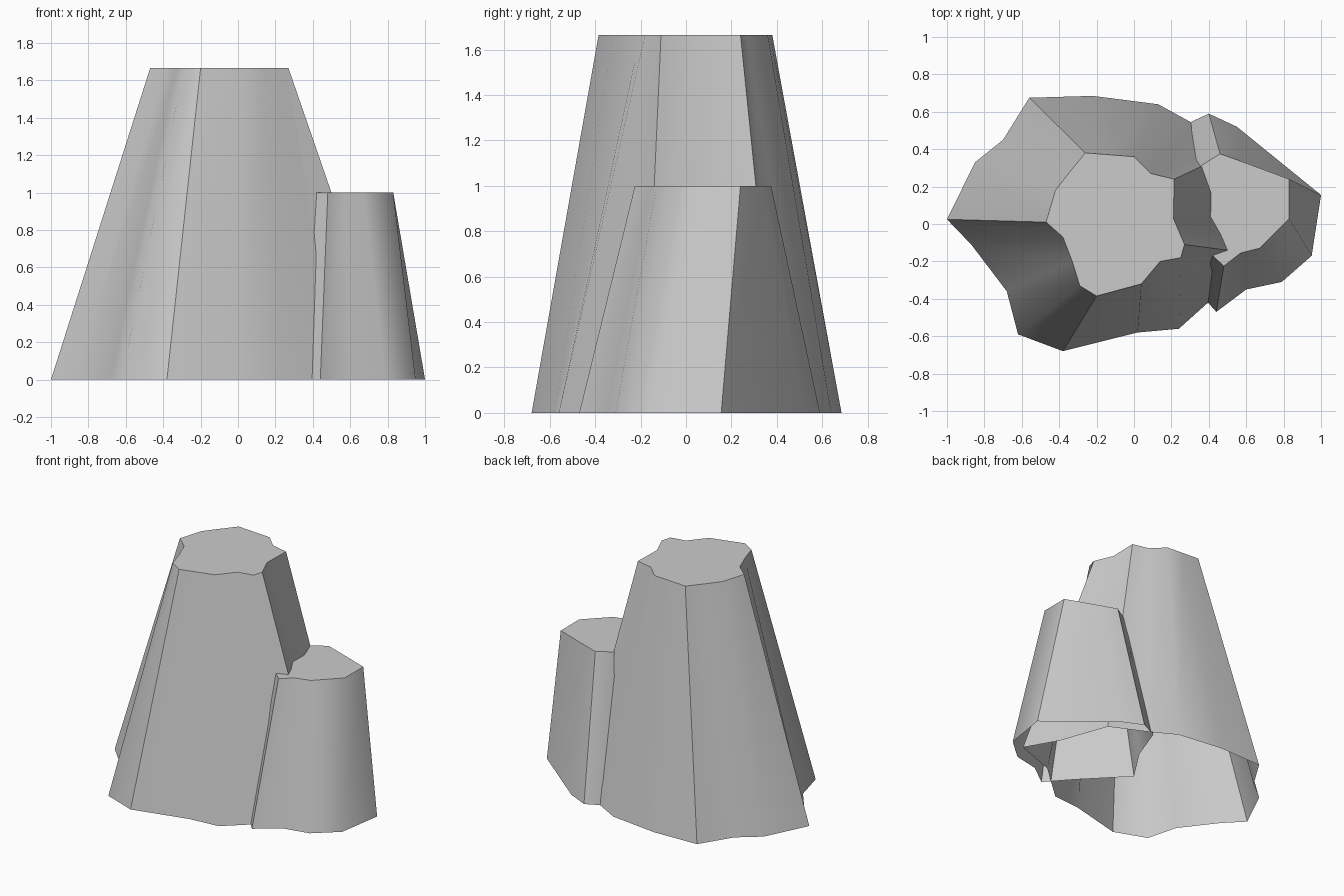
import bpy
import bmesh

SHARP, SOFT = True, False

# Remove the default cube if the scene has it
default_cube = bpy.data.objects.get("Cube")
if default_cube:
    bpy.data.objects.remove(default_cube, do_unlink=True)


def make_material(name, color):
    material = bpy.data.materials.new(name)
    material.use_nodes = True
    material.diffuse_color = color
    shader = material.node_tree.nodes["Principled BSDF"]
    shader.inputs["Base Color"].default_value = color
    shader.inputs["Roughness"].default_value = .9
    return material


def make_rock(name, columns, height, material):
    """Tapered stone pillar, open underneath.
    Each column is (foot point, rim point, crease flag), counter-clockwise."""
    bm = bmesh.new()
    feet = [bm.verts.new((*foot, 0)) for foot, rim, crease in columns]
    rims = [bm.verts.new((*rim, height)) for foot, rim, crease in columns]
    count = len(columns)

    # Smooth side wall and flat cap
    for i in range(count):
        j = (i + 1) % count
        wall = bm.faces.new((feet[i], feet[j], rims[j], rims[i]))
        wall.smooth = True
    bm.faces.new(rims)

    # Hard edges round the cap and down the creased columns
    for i, (foot, rim, crease) in enumerate(columns):
        bm.edges.get((rims[i], rims[(i + 1) % count])).smooth = False
        bm.edges.get((feet[i], rims[i])).smooth = not crease

    mesh = bpy.data.meshes.new(name)
    bm.to_mesh(mesh)
    bm.free()
    mesh.materials.append(material)
    rock = bpy.data.objects.new(name, mesh)
    bpy.context.collection.objects.link(rock)
    return rock


stone = make_material("grey_stone", (.6, .6, .6, 1))

# Tall pillar
tall_columns = [
    ((-1, .025), (-.47, .01), SHARP),
    ((-.87, -.11), (-.38, -.07), SOFT),
    ((-.68, -.36), (-.33, -.2), SOFT),
    ((-.62, -.59), (-.29, -.33), SOFT),
    ((-.38, -.68), (-.2, -.385), SHARP),
    ((.02, -.58), (.04, -.32), SOFT),
    ((.24, -.56), (.14, -.2), SOFT),
    ((.53, -.3), (.25, -.18), SOFT),
    ((.845, -.185), (.27, -.11), SHARP),
    ((.71, .05), (.21, .03), SOFT),
    ((.58, .41), (.215, .24), SHARP),
    ((.33, .53), (.09, .27), SOFT),
    ((.13, .64), (0, .36), SOFT),
    ((-.22, .685), (-.13, .37), SOFT),
    ((-.56, .675), (-.26, .38), SHARP),
    ((-.7, .45), (-.35, .27), SOFT),
    ((-.85, .33), (-.42, .18), SOFT),
]
make_rock("tall_rock", tall_columns, 1.665, stone)

# Short pillar leaning into the side of the tall one
short_columns = [
    ((.44, -.47), (.48, -.225), SHARP),
    ((.6, -.35), (.57, -.155), SOFT),
    ((.79, -.31), (.67, -.13), SOFT),
    ((.95, -.17), (.83, .03), SOFT),
    ((1, .155), (.83, .24), SHARP),
    ((.55, .52), (.56, .34), SOFT),
    ((.4, .59), (.46, .375), SHARP),
    ((.27, .53), (.34, .3), SOFT),
    ((.17, .26), (.3, .2), SOFT),
    ((0, 0), (.2, .03), SHARP),
    ((.29, -.3), (.37, -.12), SOFT),
]
make_rock("short_rock", short_columns, 1, stone)
